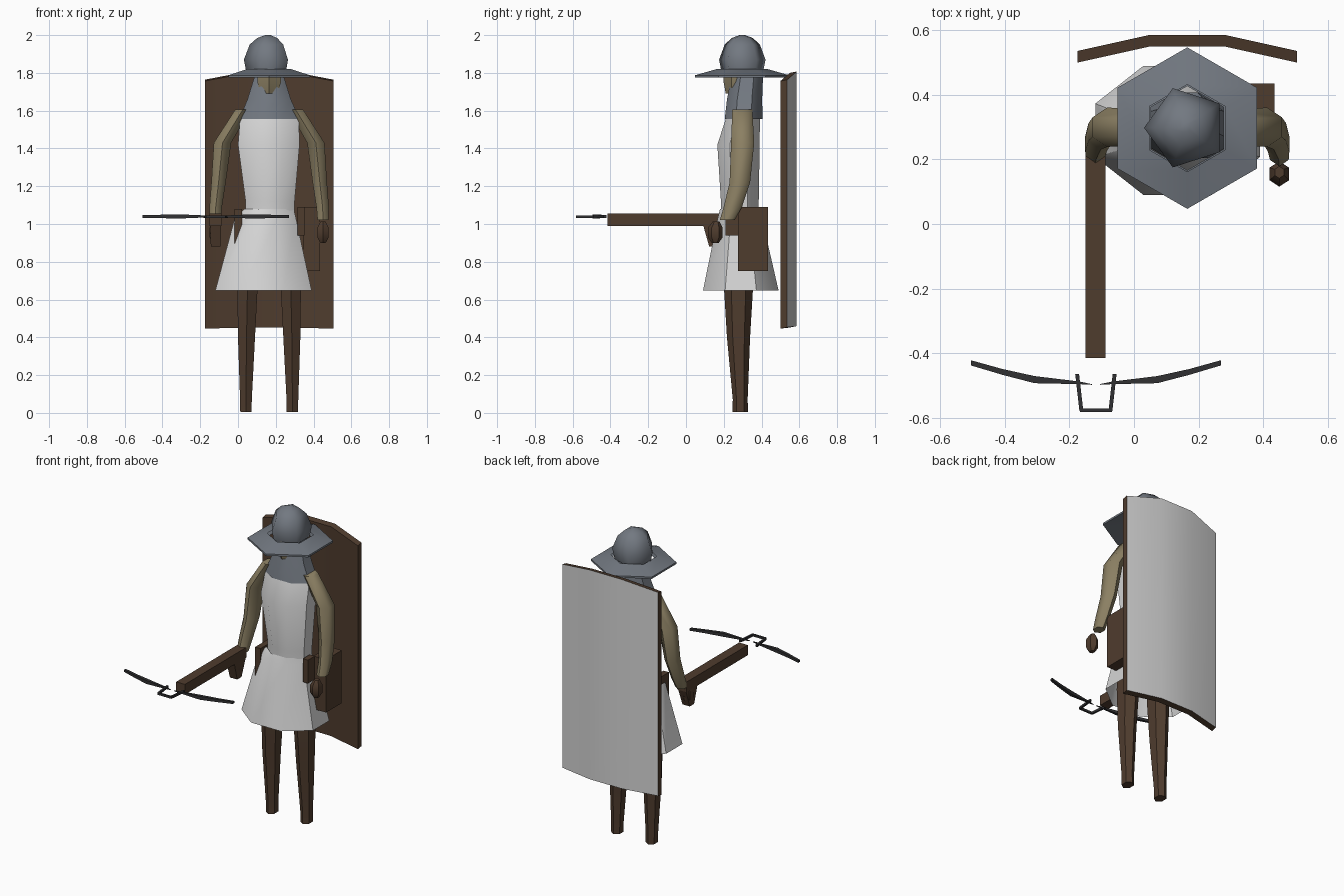
import bpy
import bmesh
import math
from mathutils import Vector

cube = bpy.data.objects.get("Cube")
if cube:
    bpy.data.objects.remove(cube, do_unlink=True)


def material(name, r, g, b):
    m = bpy.data.materials.new(name)
    m.use_nodes = True
    m.diffuse_color = (r, g, b, 1)
    m.node_tree.nodes["Principled BSDF"].inputs["Base Color"].default_value = (r, g, b, 1)
    return m


BROWN = material("dark brown", 0.078, 0.045, 0.027)
WHITE = material("off white", 0.66, 0.66, 0.66)
STEEL = material("blue grey steel", 0.17, 0.19, 0.22)
KHAKI = material("khaki cloth", 0.26, 0.215, 0.125)
IRON = material("dark iron", 0.03, 0.03, 0.032)

MID = 0.165  # the figure's own centre line in x


def finish(name, bm, *mats, angle=45):
    bmesh.ops.recalc_face_normals(bm, faces=bm.faces)
    mesh = bpy.data.meshes.new(name)
    bm.to_mesh(mesh)
    bm.free()
    for m in mats:
        mesh.materials.append(m)
    mesh.shade_smooth()
    mesh.set_sharp_from_angle(angle=math.radians(angle))
    obj = bpy.data.objects.new(name, mesh)
    bpy.context.collection.objects.link(obj)
    return obj


def loft(name, mat, rings, sides, axis=2, phase=None, caps=True, mirror=False, angle=45):
    """Join rings (x, y, z, radius, radius) that lie square to one axis.
    Without a phase the rings have flat sides and the radii are half extents."""
    u, v = [i for i in range(3) if i != axis]
    grow = 1 / math.cos(math.pi / sides) if phase is None else 1
    start = math.pi / sides if phase is None else phase
    bm = bmesh.new()
    loops = []
    for x, y, z, ra, rb in rings:
        loop = []
        for i in range(sides):
            a = start + math.tau * i / sides
            p = Vector((x, y, z))
            p[u] += ra * grow * math.cos(a)
            p[v] += rb * grow * math.sin(a)
            if mirror:
                p.x = 2 * MID - p.x
            loop.append(bm.verts.new(p))
        loops.append(loop)
    for lo, hi in zip(loops, loops[1:]):
        for i in range(sides):
            j = (i + 1) % sides
            bm.faces.new((lo[i], lo[j], hi[j], hi[i]))
    if caps:
        bm.faces.new(loops[0])
        bm.faces.new(loops[-1])
    return finish(name, bm, mat, angle=angle)


def box(name, mat, x0, x1, y0, y1, z0, z1):
    x, y, rx, ry = (x0 + x1) / 2, (y0 + y1) / 2, (x1 - x0) / 2, (y1 - y0) / 2
    return loft(name, mat, [(x, y, z0, rx, ry), (x, y, z1, rx, ry)], 4)


# Clothing
loft("tunic_body", WHITE, [
    (0.17, 0.285, 1.02, 0.13, 0.10),
    (0.17, 0.285, 1.12, 0.13, 0.10),
    (0.163, 0.278, 1.42, 0.163, 0.112),
    (0.167, 0.303, 1.57, 0.155, 0.088)], 8)
loft("tunic_skirt", WHITE, [
    (0.135, 0.29, 0.648, 0.255, 0.20),
    (0.145, 0.285, 1.04, 0.16, 0.115),
    (0.165, 0.285, 1.08, 0.13, 0.105)], 8, caps=False)
loft("mail_hood", STEEL, [
    (0.167, 0.305, 1.555, 0.16, 0.10),
    (0.165, 0.31, 1.66, 0.115, 0.093),
    (0.165, 0.325, 1.79, 0.075, 0.083)], 8)
loft("face", KHAKI, [
    (0.165, 0.28, 1.69, 0.045, 0.06),
    (0.165, 0.28, 1.75, 0.062, 0.07),
    (0.165, 0.28, 1.81, 0.062, 0.07)], 6)

# Kettle hat
loft("hat_brim", STEEL, [
    (MID, 0.297, 1.80, 0.13, 0.13),
    (MID, 0.297, 1.775, 0.25, 0.25),
    (MID, 0.297, 1.787, 0.25, 0.25),
    (MID, 0.297, 1.82, 0.135, 0.135)], 6, phase=math.pi / 2, caps=False, angle=30)
loft("hat_dome", STEEL, [
    (0.16, 0.298, 1.80, 0.115, 0.115),
    (0.16, 0.298, 1.87, 0.129, 0.129),
    (0.16, 0.298, 1.95, 0.098, 0.098),
    (0.16, 0.298, 1.985, 0.058, 0.058),
    (0.16, 0.298, 2.0, 0.015, 0.015)], 5, phase=math.pi, angle=80)

# Limbs, built on the right and mirrored to the left
for side, flip in (("right", False), ("left", True)):
    loft(side + "_leg", BROWN, [
        (0.042, 0.287, 0.004, 0.03, 0.036),
        (0.042, 0.287, 0.07, 0.031, 0.034),
        (0.045, 0.278, 0.40, 0.045, 0.053),
        (0.05, 0.278, 0.65, 0.053, 0.066),
        (0.06, 0.28, 0.95, 0.055, 0.07)], 6, mirror=flip)
    loft(side + "_arm", KHAKI, [
        (0.025, 0.298, 1.605, 0.04, 0.046),
        (-0.082, 0.30, 1.43, 0.046, 0.053),
        (-0.103, 0.285, 1.22, 0.038, 0.047),
        (-0.118, 0.248, 1.09, 0.033, 0.042),
        (-0.12, 0.218, 1.02, 0.029, 0.034)], 6, mirror=flip, angle=60)
    hand_x = 2 * MID + 0.12 if flip else -0.12
    loft(side + "_hand", BROWN, [
        (hand_x, 0.155, 0.90, 0.014, 0.016),
        (hand_x, 0.155, 0.93, 0.03, 0.034),
        (hand_x, 0.155, 0.98, 0.03, 0.034),
        (hand_x, 0.16, 1.012, 0.014, 0.016)], 6)

# Hip gear
box("bolt_case", BROWN, 0.345, 0.435, 0.275, 0.435, 0.75, 1.09)
box("left_pouch", BROWN, 0.315, 0.352, 0.21, 0.28, 0.94, 1.09)
box("right_sheath", BROWN, -0.018, 0.02, 0.20, 0.33, 0.77, 1.08)

# Crossbow
BOW = -0.118
box("crossbow_stock", BROWN, BOW - 0.032, BOW + 0.03, -0.415, 0.21, 0.99, 1.055)
loft("crossbow_grip", BROWN, [
    (BOW, 0.145, 0.88, 0.026, 0.022),
    (BOW, 0.15, 0.99, 0.028, 0.058)], 4)
for side, s in (("right", -1), ("left", 1)):
    loft(side + "_bow_limb", IRON, [
        (BOW + s * 0.012, -0.497, 1.04, 0.001, 0.002),
        (BOW + s * 0.05, -0.492, 1.04, 0.004, 0.005),
        (BOW + s * 0.19, -0.482, 1.04, 0.011, 0.011),
        (BOW + s * 0.29, -0.458, 1.04, 0.009, 0.009),
        (BOW + s * 0.387, -0.43, 1.04, 0.008, 0.007)], 4, axis=0)
    loft(side + "_stirrup_bar", IRON, [
        (BOW + s * 0.058, -0.465, 1.038, 0.006, 0.007),
        (BOW + s * 0.045, -0.579, 1.038, 0.006, 0.007)], 4, axis=1)
box("stirrup_end", IRON, BOW - 0.05, BOW + 0.05, -0.582, -0.572, 1.031, 1.045)

# Curved tall shield: brown wood with a pale painted back
bm = bmesh.new()
columns = []
for dx, y, low, high in ((-0.34, 0.50, 0.446, 1.757), (-0.115, 0.55, 0.452, 1.80),
                         (0.115, 0.55, 0.452, 1.80), (0.34, 0.50, 0.446, 1.757)):
    columns.append([bm.verts.new((MID + dx, y + t, z + t * 0.2))
                    for t, z in ((0, low), (0.036, low), (0.036, high), (0, high))])
for a, b in zip(columns, columns[1:]):
    for i in range(4):
        j = (i + 1) % 4
        bm.faces.new((a[i], a[j], b[j], b[i]))
bm.faces.new(columns[0])
bm.faces.new(columns[-1])
shield = finish("tall_shield", bm, BROWN, WHITE)
for face in shield.data.polygons:
    face.material_index = 1 if face.normal.y > 0.5 else 0
